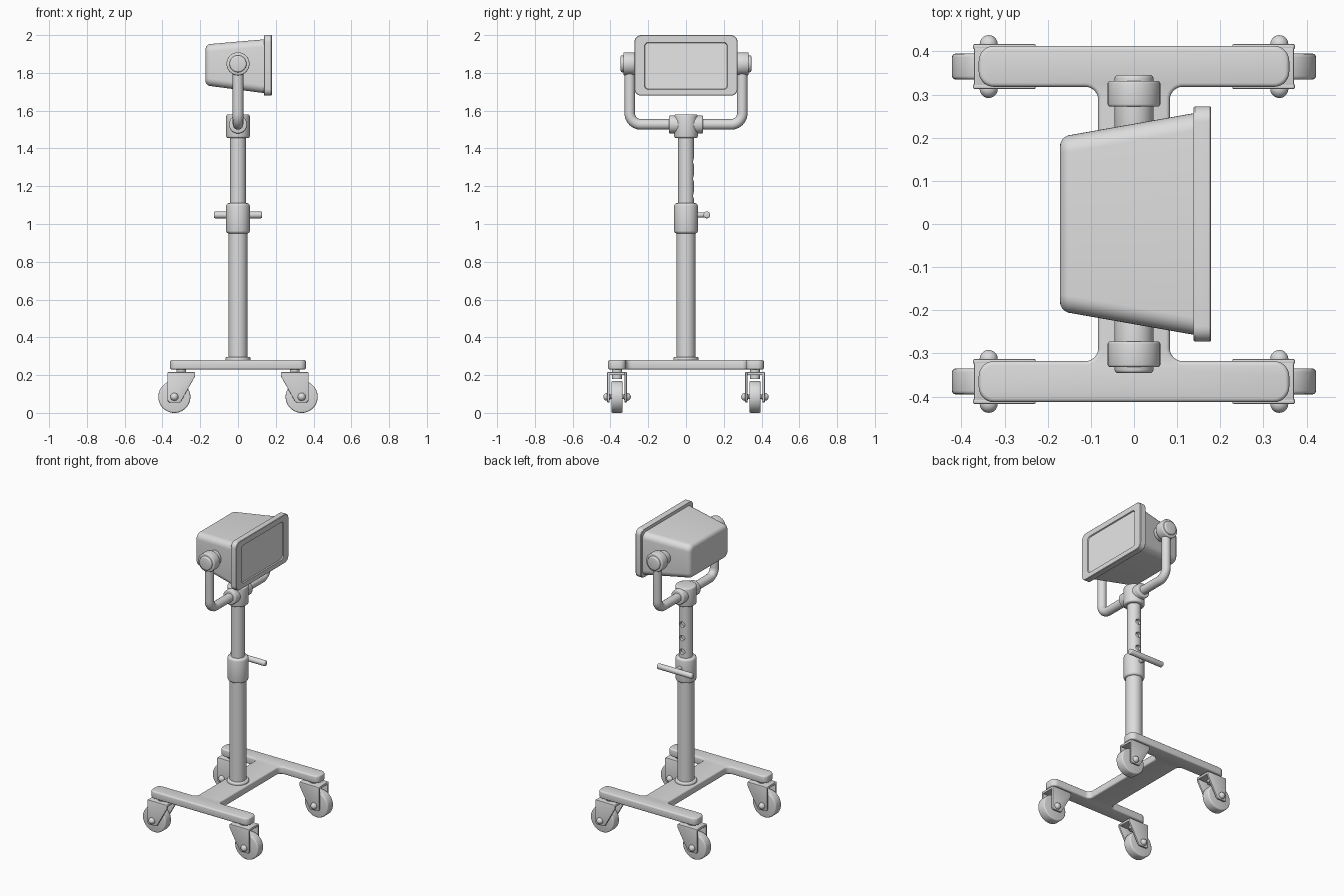
import bpy, bmesh, math
from mathutils import Vector, Matrix

if "Cube" in bpy.data.objects:
    bpy.data.objects.remove(bpy.data.objects["Cube"])


def material(name, v):
    m = bpy.data.materials.new(name)
    m.diffuse_color = (v, v, v, 1)
    m.use_nodes = True
    m.node_tree.nodes["Principled BSDF"].inputs["Base Color"].default_value = m.diffuse_color
    return m


GREY = material("grey_metal", 0.72)
PALE = material("pale_lens", 0.8)


def finish(name, bm, mat=GREY):
    bmesh.ops.recalc_face_normals(bm, faces=bm.faces[:])
    me = bpy.data.meshes.new(name)
    bm.to_mesh(me)
    bm.free()
    me.materials.append(mat)
    ob = bpy.data.objects.new(name, me)
    bpy.context.collection.objects.link(ob)
    return ob


def bevel_sharp(bm, width, seg=3):
    if width <= 0:
        return
    bm.normal_update()
    edges = [e for e in bm.edges if e.calc_face_angle(0) > math.radians(60)]
    bmesh.ops.bevel(bm, geom=edges, offset=width, segments=seg, profile=0.5,
                    affect='EDGES', clamp_overlap=True)


def cyl(name, p0, p1, r, bevel=0.0, seg=40):
    p0, p1 = Vector(p0), Vector(p1)
    d = p1 - p0
    mtx = Matrix.Translation((p0 + p1) / 2) @ d.to_track_quat('Z', 'Y').to_matrix().to_4x4()
    bm = bmesh.new()
    bmesh.ops.create_cone(bm, cap_ends=True, segments=seg, radius1=r, radius2=r,
                          depth=d.length, matrix=mtx)
    bevel_sharp(bm, bevel)
    return finish(name, bm)


def fillet(pts, radii, closed=True, n=7):
    """Round the corners of a path with true arcs."""
    pts = [Vector(p) for p in pts]
    out = []
    for i, p in enumerate(pts):
        r = radii[i] if isinstance(radii, (list, tuple)) else radii
        if r <= 0 or (not closed and i in (0, len(pts) - 1)):
            out.append(p)
            continue
        a = (pts[i - 1] - p).normalized()
        b = (pts[(i + 1) % len(pts)] - p).normalized()
        half = a.angle(b) / 2
        c = p + (a + b).normalized() * (r / math.sin(half))
        t = r / math.tan(half)
        u, v = (p + a * t - c).normalized(), (p + b * t - c).normalized()
        out += [c + u.slerp(v, k / n) * r for k in range(n + 1)]
    return out


def prism(name, outline, offset, bevel, seg=3):
    bm = bmesh.new()
    f = bm.faces.new([bm.verts.new(p) for p in outline])
    new = bmesh.ops.extrude_face_region(bm, geom=[f])["geom"]
    bmesh.ops.translate(bm, verts=[g for g in new if isinstance(g, bmesh.types.BMVert)],
                        vec=offset)
    bmesh.ops.recalc_face_normals(bm, faces=bm.faces[:])
    bevel_sharp(bm, bevel, seg)
    return finish(name, bm)


def rect(x, hy, z0, z1, r):
    return fillet([(x, -hy, z0), (x, hy, z0), (x, hy, z1), (x, -hy, z1)], r)


def loft(name, sections, mat=GREY):
    bm = bmesh.new()
    loops = [[bm.verts.new(p) for p in rect(*s)] for s in sections]
    n = len(loops[0])
    for a, b in zip(loops, loops[1:]):
        for i in range(n):
            j = (i + 1) % n
            bm.faces.new((a[i], a[j], b[j], b[i]))
    bm.faces.new(loops[0])
    bm.faces.new(loops[-1])
    return finish(name, bm, mat)


# H-shaped base plate
quarter = [(0.083, 0.318, 0.03), (0.36, 0.318, 0.035), (0.36, 0.413, 0.035)]
ring = quarter + [(-x, y, r) for x, y, r in reversed(quarter)]
ring += [(-x, -y, r) for x, y, r in ring]
base = prism("base_frame", fillet([(x, y, 0.23) for x, y, r in ring], [r for x, y, r in ring]),
             (0, 0, 0.05), 0.009)

# Telescopic column
cyl("base_flange", (0, 0, 0.27), (0, 0, 0.296), 0.066, 0.008)
cyl("lower_pole", (0, 0, 0.27), (0, 0, 0.97), 0.05)
cyl("height_collar", (0, 0, 0.95), (0, 0, 1.11), 0.063, 0.014)
upper = cyl("upper_pole", (0, 0, 1.0), (0, 0, 1.5), 0.042)
for z in (1.15, 1.24, 1.33):  # adjustment holes on the back
    cutter = cyl("hole_cutter", (0, 0.022, z), (0, 0.1, z), 0.018, seg=24)
    mod = upper.modifiers.new("hole", 'BOOLEAN')
    mod.object, mod.solver = cutter, 'EXACT'
    bpy.context.view_layer.objects.active = upper
    bpy.ops.object.modifier_apply(modifier=mod.name)
    bpy.data.objects.remove(cutter)

# Locking handle behind the collar
cyl("handle_stem", (0, 0.05, 1.048), (0, 0.11, 1.048), 0.014)
cyl("handle_bar", (-0.128, 0.11, 1.048), (0.128, 0.11, 1.048), 0.018, 0.008)

# Yoke joint and bent tube
cyl("yoke_joint", (0, 0, 1.455), (0, 0, 1.58), 0.063, 0.01)
cyl("yoke_sleeve", (0, -0.09, 1.527), (0, 0.09, 1.527), 0.048, 0.008)
path = fillet([(0, -0.298, 1.845), (0, -0.298, 1.527), (0, 0.298, 1.527), (0, 0.298, 1.845)],
              0.06, closed=False, n=10)
cu = bpy.data.curves.new("yoke_tube", 'CURVE')
cu.dimensions, cu.bevel_depth, cu.bevel_resolution, cu.use_fill_caps = '3D', 0.028, 6, True
sp = cu.splines.new('POLY')
sp.points.add(len(path) - 1)
for pt, p in zip(sp.points, path):
    pt.co = (*p, 1)
cu.materials.append(GREY)
bpy.context.collection.objects.link(bpy.data.objects.new("yoke_tube", cu))

# Pivot knobs
for s, side in ((-1, "front"), (1, "back")):
    cyl(side + "_pivot", (0, s * 0.2, 1.848), (0, s * 0.346, 1.848), 0.045, 0.008)
    cyl(side + "_pivot_ring", (0, s * 0.272, 1.848), (0, s * 0.332, 1.848), 0.061, 0.006)

# Lamp housing with a rounded back, then rim and lens
back = []
for k in range(6):
    a = math.radians(18 * k)
    inset, x = 0.028 * (1 - math.sin(a)), -0.172 + 0.028 * (1 - math.cos(a))
    back.append((x, 0.207 - inset, 1.73 + inset, 1.953 - inset, 0.04 - inset * 0.8))
loft("lamp_housing", back + [(0.145, 0.258, 1.692, 1.978, 0.04)])
loft("lamp_rim", [(0.138, 0.27, 1.682, 1.998, 0.033), (0.141, 0.273, 1.679, 2.0, 0.036),
                  (0.176, 0.273, 1.679, 2.0, 0.036), (0.179, 0.27, 1.682, 1.997, 0.033),
                  (0.179, 0.22, 1.712, 1.962, 0.022), (0.169, 0.216, 1.716, 1.958, 0.018)])
loft("lamp_lens", [(0.166, 0.217, 1.715, 1.959, 0.019), (0.172, 0.217, 1.715, 1.959, 0.019)], PALE)

# Four casters
for sx in (-1, 1):
    for sy in (-1, 1):
        tag = ("left" if sx < 0 else "right") + ("_front" if sy < 0 else "_back")
        ax, cy, az = sx * 0.337, sy * 0.365, 0.085
        cyl("wheel_" + tag, (ax, cy - 0.03, az), (ax, cy + 0.03, az), 0.085, 0.008, 48)
        cyl("axle_" + tag, (ax, cy - 0.056, az), (ax, cy + 0.056, az), 0.012)
        cyl("swivel_" + tag, (sx * 0.3, cy, 0.18), (sx * 0.3, cy, 0.235), 0.026)
        prof = [(0.373, 0.216), (0.228, 0.216), (0.228, 0.192), (0.305, 0.055), (0.373, 0.055)]
        for s in (-1, 1):
            y = cy + s * 0.052
            outline = fillet([(sx * x, y, z) for x, z in prof], [0.006, 0.006, 0.01, 0.015, 0.015], n=4)
            prism("fork_plate_" + tag, outline, (0, -s * 0.012, 0), 0.003, 2)
            # domed axle cap
            bm = bmesh.new()
            bmesh.ops.create_uvsphere(bm, u_segments=20, v_segments=12, radius=0.021,
                                      matrix=Matrix.Translation((ax, cy + s * 0.052, az)))
            finish("axle_cap_" + tag, bm)
        top = fillet([(sx * 0.371, cy - 0.05, 0.2), (sx * 0.23, cy - 0.05, 0.2),
                      (sx * 0.23, cy + 0.05, 0.2), (sx * 0.371, cy + 0.05, 0.2)], 0.008, n=3)
        prism("fork_top_" + tag, top, (0, 0, 0.016), 0.003, 2)

# Smooth shading with sharp edges kept
bpy.ops.object.select_all(action='DESELECT')
for ob in bpy.context.collection.objects:
    if ob.type == 'MESH':
        ob.select_set(True)
        bpy.context.view_layer.objects.active = ob
bpy.ops.object.shade_smooth_by_angle(angle=math.radians(35))
